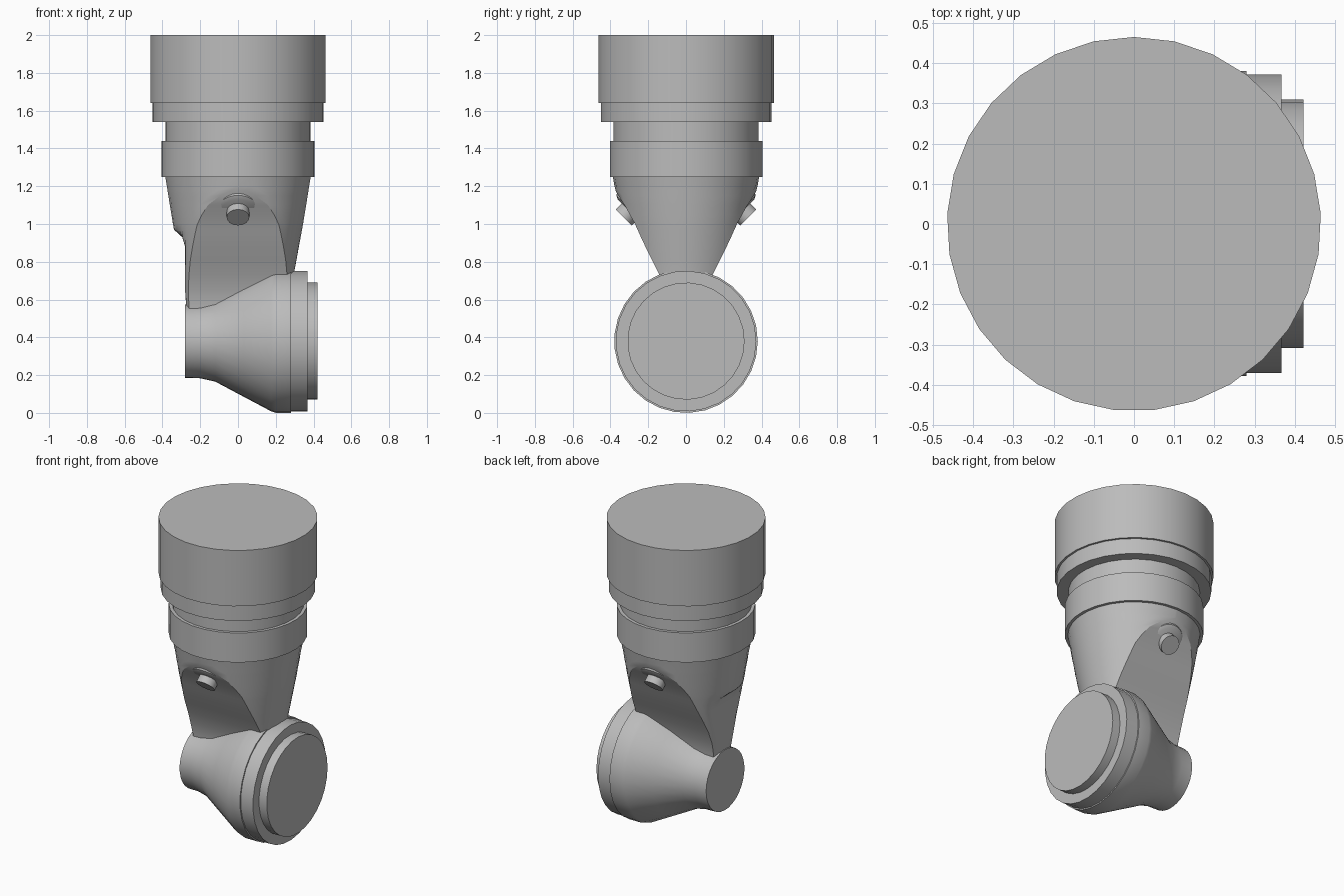
import bpy, bmesh, math
from mathutils import Vector, Matrix

if "Cube" in bpy.data.objects:
    bpy.data.objects.remove(bpy.data.objects["Cube"])

grey = bpy.data.materials.new("plain_grey")
grey.diffuse_color = (0.5, 0.5, 0.5, 1)
grey.use_nodes = True
grey.node_tree.nodes["Principled BSDF"].inputs["Base Color"].default_value = grey.diffuse_color


def loft(name, rings, matrix=Matrix(), angle=30):
    """Skin a stack of equal-length point rings and cap both ends."""
    bm = bmesh.new()
    loops = [[bm.verts.new(p) for p in ring] for ring in rings]
    n = len(loops[0])
    for a, b in zip(loops, loops[1:]):
        for i in range(n):
            j = (i + 1) % n
            bm.faces.new((a[i], a[j], b[j], b[i]))
    bm.faces.new(loops[0][::-1])
    bm.faces.new(loops[-1])
    bmesh.ops.remove_doubles(bm, verts=bm.verts, dist=1e-5)
    bmesh.ops.recalc_face_normals(bm, faces=bm.faces)
    mesh = bpy.data.meshes.new(name)
    bm.to_mesh(mesh)
    bm.free()
    mesh.materials.append(grey)
    ob = bpy.data.objects.new(name, mesh)
    ob.matrix_world = matrix
    bpy.context.collection.objects.link(ob)
    bpy.ops.object.select_all(action='DESELECT')
    ob.select_set(True)
    bpy.context.view_layer.objects.active = ob
    bpy.ops.object.shade_smooth_by_angle(angle=math.radians(angle))
    return ob


def circle(r, z, n, start=math.pi / 2):
    return [Vector((r * math.cos(start + 2 * math.pi * i / n),
                    r * math.sin(start + 2 * math.pi * i / n), z)) for i in range(n)]


def lathe(name, profile, n=29, matrix=Matrix()):
    return loft(name, [circle(r, z, n) for r, z in profile], matrix)


def interp(table, z):
    for (z0, a), (z1, b) in zip(table, table[1:]):
        if z <= z1:
            return a + (b - a) * (z - z0) / (z1 - z0)
    return table[-1][1]


# Stacked drum, step ring, neck and collar
lathe("top_drum", [(0.465, 1.64), (0.465, 2.0)])
lathe("step_ring", [(0.452, 1.54), (0.452, 1.64)])
lathe("neck", [(0.385, 1.44), (0.385, 1.54)])
lathe("collar", [(0.405, 1.25), (0.405, 1.44)])

# Tapered arm: a cone flattened front and back, with a step on the left
radius = [(0.42, 0.26), (0.57, 0.275), (0.73, 0.295), (1.0, 0.345), (1.25, 0.387)]
half_depth = [(0.42, 0.085), (0.57, 0.09), (0.65, 0.11), (0.73, 0.14), (0.9, 0.225),
              (1.0, 0.27), (1.1, 0.325), (1.15, 0.358), (1.2, 0.386), (1.25, 0.4)]
left_limit = [(0.42, 0.28), (0.88, 0.28), (0.93, 0.295), (0.97, 0.34), (1.0, 0.4), (1.25, 0.4)]
sections = []
for z in (0.42, 0.57, 0.65, 0.73, 0.81, 0.88, 0.93, 0.97, 1.0, 1.05,
          1.1, 1.15, 1.175, 1.2, 1.25):
    r, d, l = (interp(t, z) for t in (radius, half_depth, left_limit))
    # Equal point counts on each side arc and each flat
    d = min(d, r * 0.9999)
    a = math.asin(d / r)
    ring = []
    for k in range(16):
        t = -a + 2 * a * k / 15
        ring.append(Vector((r * math.cos(t), r * math.sin(t), z)))
    for k in range(16):
        t = math.pi - a + 2 * a * k / 15
        ring.append(Vector((max(r * math.cos(t), -l), r * math.sin(t), z)))
    sections.append(ring)
loft("arm", sections, angle=25)

# Horizontal elbow housing with its end ring and cover
sideways = Matrix.Translation((0, 0, 0.38)) @ Matrix.Rotation(math.pi / 2, 4, 'Y')
lathe("elbow_housing", [(0.195, -0.28), (0.197, -0.2), (0.215, -0.12), (0.295, 0.03),
                        (0.372, 0.175), (0.38, 0.2), (0.38, 0.28)], 29, sideways)
lathe("end_ring", [(0.372, 0.28), (0.372, 0.367)], 29, sideways)
lathe("end_cover", [(0.31, 0.367), (0.31, 0.422)], 29, sideways)

# Angled bolts on the front and back flats
for side, label in ((-1, "front"), (1, "back")):
    axis = Vector((0, side, -1)).normalized()
    m = Matrix.Translation((0, side * 0.33, 1.035)) @ axis.to_track_quat('Z', 'Y').to_matrix().to_4x4()
    lathe(label + "_bolt_washer", [(0.12, -0.13), (0.12, -0.075), (0.11, -0.055), (0.09, -0.045)], 24, m)
    lathe(label + "_bolt_head", [(0.06, -0.06), (0.06, 0)], 16, m)
